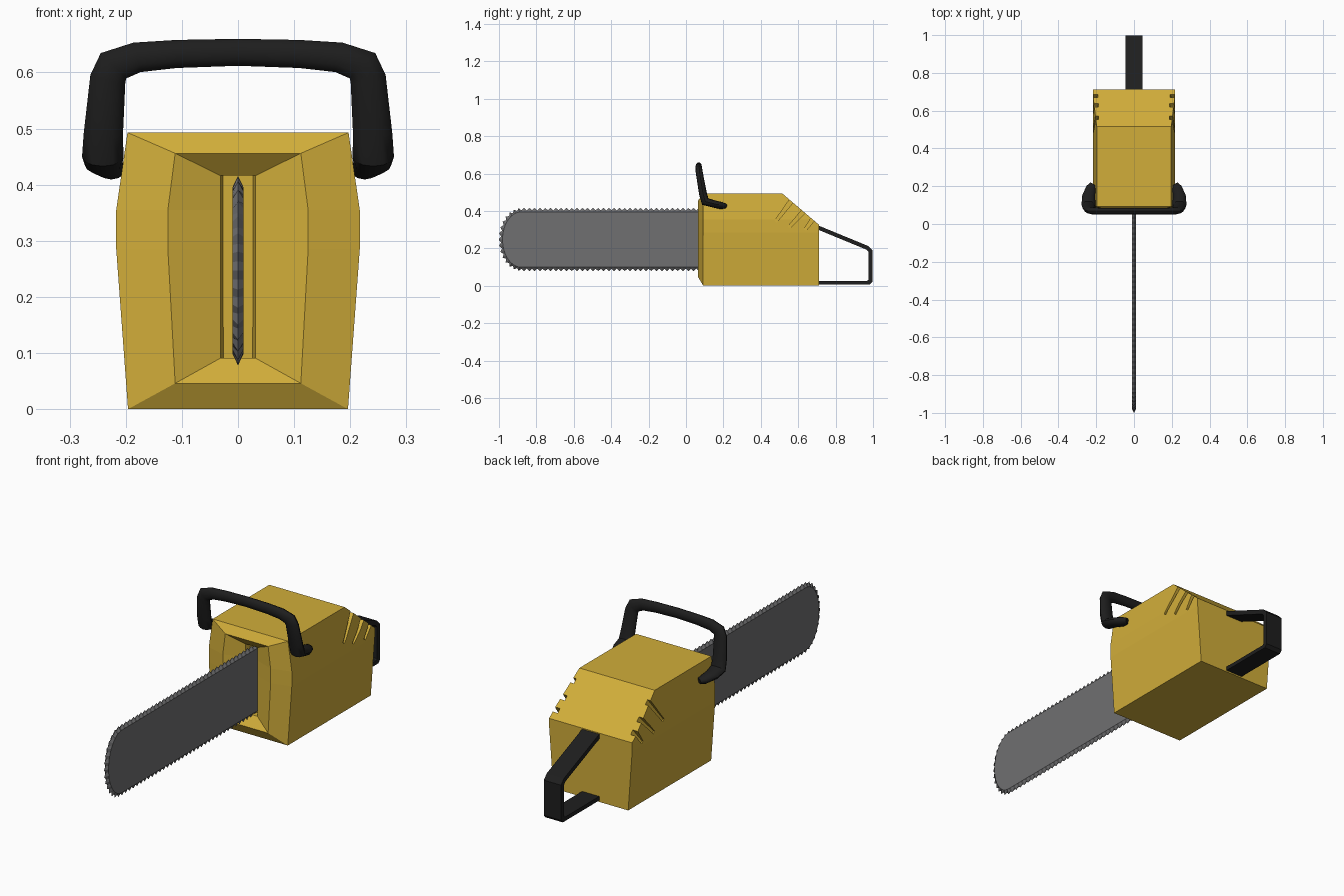
import bpy, bmesh, math
from mathutils import Vector

if "Cube" in bpy.data.objects:
    bpy.data.objects.remove(bpy.data.objects["Cube"])


def material(name, rgb):
    m = bpy.data.materials.new(name)
    m.diffuse_color = (*rgb, 1)
    m.use_nodes = True
    m.node_tree.nodes["Principled BSDF"].inputs["Base Color"].default_value = m.diffuse_color
    return m


YELLOW = material("yellow_plastic", (0.64, 0.42, 0.042))
STEEL = material("grey_steel", (0.16, 0.16, 0.165))
BLACK = material("black_rubber", (0.013, 0.013, 0.013))


def finish(bm, name, mat):
    bmesh.ops.recalc_face_normals(bm, faces=bm.faces[:])
    me = bpy.data.meshes.new(name)
    bm.to_mesh(me)
    bm.free()
    me.materials.append(mat)
    ob = bpy.data.objects.new(name, me)
    bpy.context.collection.objects.link(ob)
    return ob


def loft(bm, rings, closed=True):
    """Skin a list of point rings, capping both ends."""
    vr = [[bm.verts.new(p) for p in r] for r in rings]
    n = len(vr[0])
    for a, b in zip(vr, vr[1:]):
        for i in range(n):
            j = (i + 1) % n
            bm.faces.new((a[i], a[j], b[j], b[i]))
    bm.faces.new(vr[0])
    bm.faces.new(vr[-1][::-1])


def section(y, levels):
    """Symmetric cross-section at depth y from (half width, height) pairs."""
    return [(x, y, z) for x, z in levels] + [(-x, y, z) for x, z in reversed(levels)]


# Body: bulged housing with a raised front rim and a slot for the bar
bm = bmesh.new()
outer = [(0.196, 0), (0.217, 0.285), (0.217, 0.355), (0.197, 0.493)]
rim = [(0.112, 0.046), (0.125, 0.285), (0.125, 0.355), (0.112, 0.456)]
slot = [(0.031, 0.091), (0.031, 0.285), (0.031, 0.355), (0.031, 0.416)]
floor = [(0.026, 0.091), (0.027, 0.285), (0.027, 0.355), (0.027, 0.416)]
loft(bm, [section(0.13, floor), section(0.10, slot), section(0.065, rim),
          section(0.092, outer), section(0.712, outer)])
# sloped rear top
cut = bmesh.ops.bisect_plane(bm, geom=bm.verts[:] + bm.edges[:] + bm.faces[:],
                             plane_co=(0, 0.515, 0.493), plane_no=(0, 0.168, 0.197),
                             clear_outer=True)
bmesh.ops.holes_fill(bm, edges=[e for e in bm.edges if e.is_boundary], sides=0)
body = finish(bm, "body", YELLOW)

# Vent grooves, ramping deeper towards the sloped top
bm = bmesh.new()
for top, low in (((0.572, 0.465), (0.479, 0.342)),
                 ((0.642, 0.412), (0.550, 0.312)),
                 ((0.690, 0.372), (0.636, 0.298))):
    d = (Vector(low) - Vector(top)).normalized()
    side = Vector((-d.y, d.x))
    for s in (1, -1):
        rings = []
        for p, w, depth in ((top, 0.013, 0.184), (low, 0.007, 0.211)):
            a, b = Vector(p) + side * w, Vector(p) - side * w
            rings.append([(s * depth, *a), (s * 0.26, *a), (s * 0.26, *b), (s * depth, *b)])
        loft(bm, rings)
cutter = finish(bm, "vent_cutter", YELLOW)
cutter.hide_render = True
mod = body.modifiers.new("vents", 'BOOLEAN')
mod.operation = 'DIFFERENCE'
mod.solver = 'EXACT'
mod.object = cutter
bpy.context.view_layer.objects.active = body
bpy.ops.object.modifier_apply(modifier=mod.name)
bpy.data.objects.remove(cutter)

# Saw bar: flat plate whose centre line carries a zigzag of teeth
CZ, HALF, NOSE, A, BACK = 0.247, 0.148, -0.88, 0.101, 0.14
STRAIGHT, ARC = 72, 30
path = []
for i in range(STRAIGHT):
    path.append((BACK + (NOSE - BACK) * i / STRAIGHT, CZ - HALF, 0, -1))
for i in range(ARC):
    t = math.pi * i / ARC
    n = Vector((-math.sin(t) / A, -math.cos(t) / HALF)).normalized()
    path.append((NOSE - A * math.sin(t), CZ - HALF * math.cos(t), n.x, n.y))
for i in range(STRAIGHT + 1):
    path.append((NOSE + (BACK - NOSE) * i / STRAIGHT, CZ + HALF, 0, 1))


def bar_ring(x, valley, tip):
    out = []
    for i, (y, z, ny, nz) in enumerate(path):
        o = tip if i % 2 else valley
        out.append((x, y + ny * o, z + nz * o))
    return out


bm = bmesh.new()
loft(bm, [bar_ring(-0.01, 0, 0), bar_ring(0, 0.008, 0.021), bar_ring(0.01, 0, 0)])
finish(bm, "saw_bar", STEEL)

# Rear handle: flat strap bent into a loop behind the body
strap_out = [(0.70, 0.325), (0.975, 0.212), (0.998, 0.188), (0.998, 0.022), (0.984, 0.007), (0.70, 0.007)]
strap_in = [(0.70, 0.302), (0.965, 0.193), (0.975, 0.181), (0.975, 0.032), (0.968, 0.026), (0.70, 0.026)]
bm = bmesh.new()
loft(bm, [[(-0.045, *a), (0.045, *a), (0.045, *b), (-0.045, *b)]
          for a, b in zip(strap_out, strap_in)])
finish(bm, "rear_handle", BLACK)

# Front handle: oval tube; each row is centre, width axis, half width, depth axis, half depth
half = [
    ((0.11, 0.068, 0.633), (0.03, 0, 1), 0.025, (0, 1, 0), 0.017),
    ((0.18, 0.068, 0.627), (0.25, 0, 1), 0.027, (0, 1, 0), 0.018),
    ((0.222, 0.070, 0.612), (0.7, 0, 0.7), 0.032, (0, 1, 0), 0.019),
    ((0.232, 0.074, 0.588), (1, 0, 0.25), 0.032, (0, 1, 0.1), 0.019),
    ((0.240, 0.091, 0.490), (1, 0, 0.08), 0.035, (0, 1, 0.2), 0.021),
    ((0.241, 0.103, 0.450), (1, 0, 0), 0.037, (0, 0.7, 0.7), 0.024),
    ((0.240, 0.150, 0.437), (1, 0.1, 0), 0.034, (0, 0.2, 1), 0.020),
    ((0.226, 0.190, 0.428), (0.85, 0.4, 0), 0.028, (0, 0.2, 1), 0.019),
    ((0.216, 0.210, 0.426), (0.85, 0.5, 0), 0.018, (0, 0.2, 1), 0.013),
]


def oval(c, u, hu, v, hv, s, n=12):
    c, u, v = Vector(c), Vector(u).normalized() * hu, Vector(v).normalized() * hv
    pts = []
    for i in range(n):
        t = 2 * math.pi * i / n
        p = c + u * math.cos(t) + v * math.sin(t)
        pts.append((p.x * s, p.y, p.z))
    return pts


bm = bmesh.new()
middle = ((0, 0.068, 0.636), (0, 0, 1), 0.024, (0, 1, 0), 0.017)
loft(bm, [oval(*r, -1) for r in reversed(half)] + [oval(*middle, 1)] + [oval(*r, 1) for r in half])
handle = finish(bm, "front_handle", BLACK)
bpy.ops.object.select_all(action='DESELECT')
handle.select_set(True)
bpy.context.view_layer.objects.active = handle
bpy.ops.object.shade_smooth_by_angle(angle=math.radians(40))
